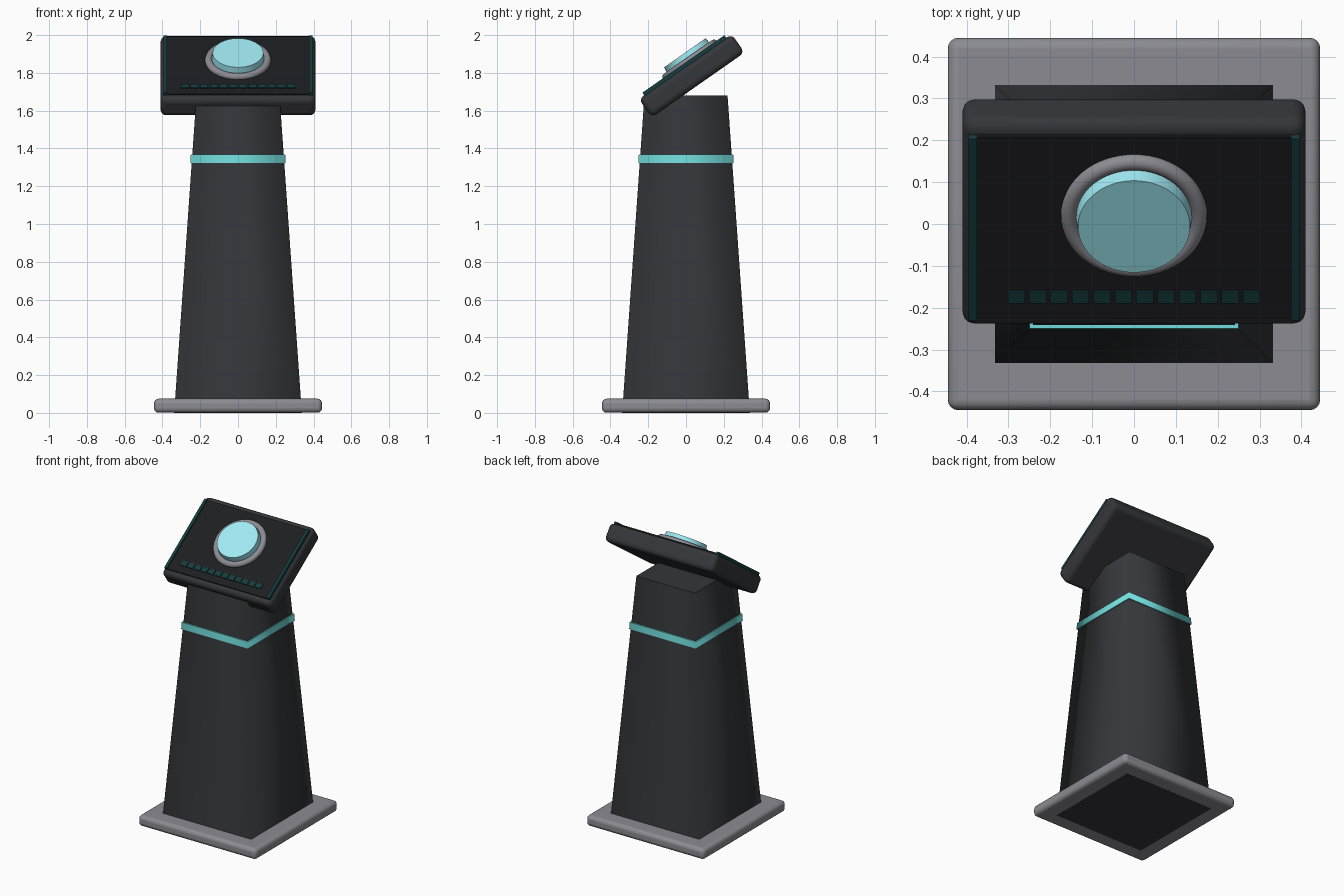
import bpy, math
from mathutils import Matrix

if "Cube" in bpy.data.objects:
    bpy.data.objects.remove(bpy.data.objects["Cube"])

def material(name, rgb):
    m = bpy.data.materials.new(name)
    m.diffuse_color = (*rgb, 1)
    m.use_nodes = True
    m.node_tree.nodes["Principled BSDF"].inputs["Base Color"].default_value = m.diffuse_color
    return m

DARK = material("charcoal", (0.035, 0.037, 0.042))
BLACK = material("black_glass", (0.012, 0.013, 0.015))
STEEL = material("steel", (0.26, 0.26, 0.29))
CYAN = material("bright_cyan", (0.35, 0.82, 0.9))
TEAL = material("band_teal", (0.17, 0.72, 0.72))
DIM = material("dim_teal", (0.008, 0.045, 0.05))

# Tilted frame of the console head
TILT = Matrix.Translation((0, 0.03, 1.785)) @ Matrix.Rotation(math.radians(35), 4, 'X')
FLAT = Matrix.Identity(4)

def finish(name, mat, frame, loc):
    o = bpy.context.object
    o.name = name
    o.matrix_world = frame @ Matrix.Translation(loc)
    o.data.materials.append(mat)
    return o

def box(name, loc, size, mat, frame=FLAT, bevel=0, segments=4):
    bpy.ops.mesh.primitive_cube_add(size=1)
    bpy.context.object.data.transform(Matrix.Diagonal((*size, 1)))
    o = finish(name, mat, frame, loc)
    if bevel:
        b = o.modifiers.new("round", 'BEVEL')
        b.width, b.segments = bevel, segments
        bpy.ops.object.shade_smooth_by_angle(angle=math.radians(40))
    return o

def taper(name, z0, z1, half0, half1, mat):
    """Square tapered block, softly shaded around its sides."""
    r = math.sqrt(2)
    bpy.ops.mesh.primitive_cone_add(vertices=4, radius1=half0 * r, radius2=half1 * r, depth=z1 - z0)
    bpy.context.object.data.transform(Matrix.Rotation(math.pi / 4, 4, 'Z'))
    o = finish(name, mat, FLAT, (0, 0, (z0 + z1) / 2))
    bpy.ops.object.shade_smooth()
    for p in o.data.polygons:
        p.use_smooth = abs(p.normal.z) < 0.5
    return o

# Pedestal
box("base_plate", (0, 0, 0.038), (0.89, 0.89, 0.074), STEEL, bevel=0.025)
taper("column", 0, 1.68, 0.338, 0.22, DARK)
taper("light_band", 1.322, 1.368, 0.252, 0.25, TEAL)

# Console head and its panel
box("console_head", (0, 0, 0), (0.82, 0.6, 0.12), DARK, TILT, bevel=0.03)
box("screen_panel", (0, 0, 0.059), (0.75, 0.53, 0.018), BLACK, TILT)
for side, x in (("left", -0.385), ("right", 0.385)):
    box("panel_rail_" + side, (x, 0, 0.062), (0.02, 0.53, 0.028), DIM, TILT)

# Row of keys
for i in range(12):
    box(f"key_{i + 1}", (-0.281 + i * 0.0511, -0.2, 0.068), (0.041, 0.033, 0.012), DIM, TILT)

# Large push button with its ring
bpy.ops.mesh.primitive_torus_add(major_radius=0.155, minor_radius=0.02,
                                 major_segments=64, minor_segments=14)
finish("button_ring", STEEL, TILT, (0, 0.04, 0.073))
bpy.ops.object.shade_smooth()
bpy.ops.mesh.primitive_cone_add(vertices=64, radius1=0.141, radius2=0.134, depth=0.06)
finish("push_button", CYAN, TILT, (0, 0.04, 0.09))
bpy.ops.object.shade_smooth_by_angle(angle=math.radians(40))
